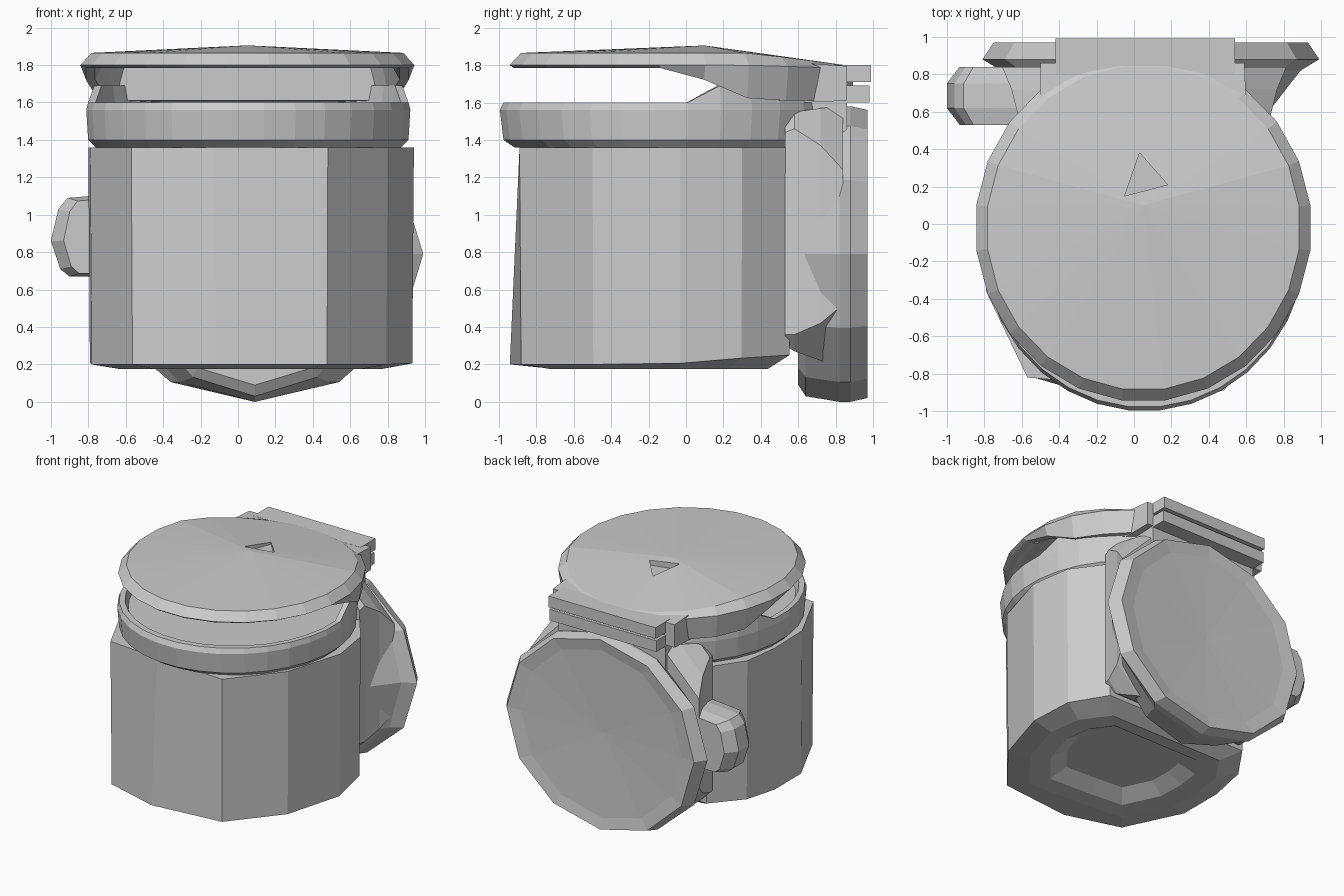
import bpy, bmesh, math

if "Cube" in bpy.data.objects:
    bpy.data.objects.remove(bpy.data.objects["Cube"])

grey = bpy.data.materials.new("plain grey")
grey.diffuse_color = (0.6, 0.6, 0.6, 1)
grey.use_nodes = True
grey.node_tree.nodes["Principled BSDF"].inputs["Base Color"].default_value = grey.diffuse_color


def loft(name, loops, start=None, end=None):
    """Skin equal-length loops; ends are closed by a fan to a point or by one face."""
    bm = bmesh.new()
    rows = [[bm.verts.new(p) for p in loop] for loop in loops]
    n = len(rows[0])
    for a, b in zip(rows, rows[1:]):
        for i in range(n):
            j = (i + 1) % n
            bm.faces.new((a[i], a[j], b[j], b[i]))
    for row, tip in ((rows[0], start), (rows[-1], end)):
        if tip:
            c = bm.verts.new(tip)
            for i in range(n):
                bm.faces.new((row[i], row[(i + 1) % n], c))
        else:
            bm.faces.new(row)
    bmesh.ops.recalc_face_normals(bm, faces=bm.faces)
    me = bpy.data.meshes.new(name)
    bm.to_mesh(me)
    bm.free()
    me.materials.append(grey)
    ob = bpy.data.objects.new(name, me)
    bpy.context.collection.objects.link(ob)
    return ob


def ring(n, cx, cy, rx, ry, z, phase=0.5):
    """Horizontal polygon; z may be a function of y."""
    pts = []
    for i in range(n):
        t = 2 * math.pi * (i + phase) / n
        y = cy + ry * math.sin(t)
        pts.append((cx + rx * math.cos(t), y, z(y) if callable(z) else z))
    return pts


def section(y, x0, x1, z0, z1):
    return [(x0, y, z0), (x1, y, z0), (x1, y, z1), (x0, y, z1)]


def block(name, x0, x1, y0, y1, z0, z1):
    return loft(name, [section(y0, x0, x1, z0, z1), section(y1, x0, x1, z0, z1)])


def ramp(v, a, b, lo, hi):
    t = min(1, max(0, (v - a) / (b - a)))
    return lo + (hi - lo) * t


# Body: uneven many-sided plan with a broad flat front, base rising at the rear
plan = [(-0.57, -0.82), (-0.12, -0.86), (0.48, -0.89), (0.80, -0.50), (0.94, -0.03), (0.89, 0.30),
        (0.70, 0.56), (-0.58, 0.56), (-0.76, 0.30), (-0.80, 0.0), (-0.79, -0.36)]


def body_loop(s, z, nose=0.0):
    return [(0.06 + (x - 0.06) * s, -0.06 + (y + 0.06) * s - (nose if x == -0.12 else 0),
             z(y) if callable(z) else z) for x, y in plan]


base = lambda y: ramp(y, -0.1, 0.5, 0.20, 0.25)
loft("body", [body_loop(0.48, 0.25), body_loop(0.62, 0.18), body_loop(0.80, 0.175),
              body_loop(0.99, base, 0.09), body_loop(1.0, 1.36)])

# Collar, stepping up along its rear half, with a deeper well inside
rim = lambda y: ramp(y, 0.02, 0.12, 1.60, 1.69)
loft("collar", [ring(32, 0.055, -0.08, 0.82, 0.84, 1.36),
                ring(32, 0.055, -0.08, 0.86, 0.90, 1.40),
                ring(32, 0.055, -0.08, 0.87, 0.92, 1.56),
                ring(32, 0.055, -0.08, 0.86, 0.90, rim),
                ring(32, 0.055, -0.08, 0.82, 0.85, rim),
                ring(32, 0.055, -0.08, 0.80, 0.82, 1.54)])

# Raised hollow lid whose skirt drops towards the hinge
under = lambda y: ramp(y, -0.05, 0.36, 1.785, 1.61)
edge = lambda y: 1.80 - max(0, y - 0.3) * 0.03
crown = lambda y: 1.865 - max(0, y - 0.35) * 0.13
lid = loft("lid", [ring(24, 0.05, -0.02, 0.78, 0.84, 1.795),
                   ring(24, 0.05, -0.02, 0.82, 0.88, under),
                   ring(24, 0.05, -0.02, 0.87, 0.91, under),
                   ring(24, 0.05, -0.02, 0.90, 0.93, edge),
                   ring(24, 0.05, -0.02, 0.84, 0.87, crown)],
           start=(0.05, -0.05, 1.80), end=(0.05, 0.1, 1.905))

# Small triangular dent in the lid
tri = [(-0.05, 0.15), (0.18, 0.21), (0.03, 0.38)]
cutter = loft("dent_cutter", [[(x, y, z) for x, y in tri] for z in (1.85, 2.0)])
cutter.hide_render = True
cutter.display_type = 'WIRE'
cut = lid.modifiers.new("dent", 'BOOLEAN')
cut.operation = 'DIFFERENCE'
cut.solver = 'EXACT'
cut.object = cutter

# Hinge neck flowing out of the lid, and its two lips
loft("hinge_neck", [section(0.42, -0.66, 0.76, 1.61, 1.80),
                    section(0.64, -0.50, 0.60, 1.60, 1.81),
                    section(0.86, -0.50, 0.59, 1.61, 1.795)])
block("upper_hinge_lip", -0.42, 0.54, 0.80, 0.99, 1.71, 1.80)
block("lower_hinge_lip", -0.42, 0.54, 0.50, 0.98, 1.60, 1.69)
block("hinge_post", -0.42, 0.54, 0.50, 0.86, 1.40, 1.61)


# Large upright faceted disc at the back, with a slim rim around a dished face
def wheel(y, rx, rz, cz=0.79):
    return [(px, y, pz) for px, pz, _ in ring(12, 0.09, cz, rx, rz, 0, 0.0)]


loft("back_disc", [wheel(0.60, 0.62, 0.70), wheel(0.64, 0.66, 0.76),
                   wheel(0.82, 0.80, 0.79), wheel(0.88, 0.90, 0.79),
                   wheel(0.97, 0.84, 0.77), wheel(0.955, 0.72, 0.68)],
     end=(0.09, 0.93, 0.79))


# Chamfered block joining the disc to the body
def plate(y, x, z0, z1, c):
    m = 0.055
    return [(m - x, y, z0 + c), (m - x + c, y, z0), (m + x - c, y, z0), (m + x, y, z0 + c),
            (m + x, y, z1 - c), (m + x - c, y, z1), (m - x + c, y, z1), (m - x, y, z1 - c)]


loft("disc_mount", [plate(0.53, 0.665, 0.30, 1.50, 0.06), plate(0.58, 0.675, 0.27, 1.55, 0.09),
                    plate(0.72, 0.71, 0.22, 1.57, 0.20), plate(0.84, 0.76, 0.18, 1.58, 0.34)])

# Side grip on the left of the disc
grip = [(-1.0, 0.86), (-0.96, 1.03), (-0.91, 1.09), (-0.55, 1.12),
        (-0.55, 0.67), (-0.90, 0.67), (-0.95, 0.71)]
loft("side_grip", [[(-0.62 + (x + 0.62) * s, y, 0.88 + (z - 0.88) * t) for x, z in grip]
                   for y, s, t in ((0.53, 0.82, 0.92), (0.62, 1, 1), (0.75, 1, 1), (0.84, 0.82, 0.92))])
